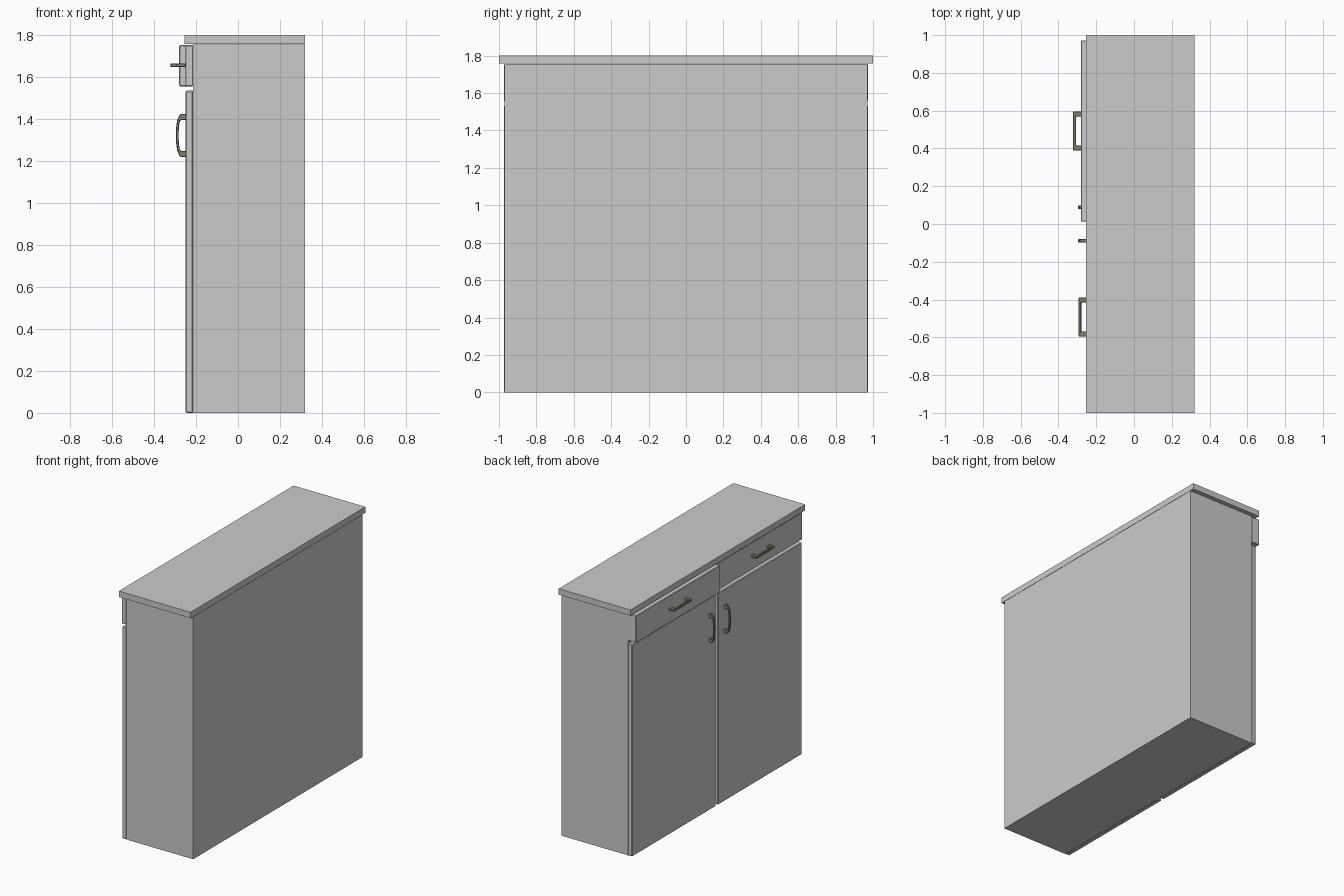
import bpy, bmesh

if "Cube" in bpy.data.objects:
    bpy.data.objects.remove(bpy.data.objects["Cube"])

brass = bpy.data.materials.new("aged_metal")
brass.diffuse_color = (0.24, 0.22, 0.15, 1)
brass.use_nodes = True
brass.node_tree.nodes["Principled BSDF"].inputs["Base Color"].default_value = brass.diffuse_color


def finish(name, bm, bevel=0, mat=None):
    bmesh.ops.recalc_face_normals(bm, faces=bm.faces)
    mesh = bpy.data.meshes.new(name)
    bm.to_mesh(mesh)
    bm.free()
    ob = bpy.data.objects.new(name, mesh)
    bpy.context.collection.objects.link(ob)
    if bevel:
        mod = ob.modifiers.new("edge", 'BEVEL')
        mod.width = bevel
        mod.segments = 1
    if mat:
        mesh.materials.append(mat)
    return ob


def box(name, x, y, z, bevel=0):
    bm = bmesh.new()
    bmesh.ops.create_cube(bm, size=1)
    for v in bm.verts:
        v.co = [lim[0] if c < 0 else lim[1] for c, lim in zip(v.co, (x, y, z))]
    return finish(name, bm, bevel)


def handle(name, outer, inner, place, width=0.018):
    """Bow handle: half outlines (along, out) mirrored, then extruded."""
    def full(half):
        return half + [(-a, o) for a, o in reversed(half) if a > 0]
    outline = full(outer) + full(inner)[::-1]
    bm = bmesh.new()
    face = bm.faces.new([bm.verts.new(place(a, o, -width / 2)) for a, o in outline])
    ext = bmesh.ops.extrude_face_region(bm, geom=[face])
    shift = place(0, 0, width / 2) - place(0, 0, -width / 2)
    bmesh.ops.translate(bm, vec=shift,
                        verts=[g for g in ext["geom"] if isinstance(g, bmesh.types.BMVert)])
    return finish(name, bm, 0.003, brass)


from mathutils import Vector

# Carcass and worktop
box("carcass", (-0.215, 0.32), (-0.97, 0.97), (0, 1.755))
box("worktop", (-0.255, 0.32), (-1, 1), (1.757, 1.8))

# Handle half outlines: (distance along, distance out)
door_outer = [(0.103, 0), (0.103, 0.024), (0.095, 0.032), (0.072, 0.042), (0.035, 0.047), (0, 0.048)]
door_inner = [(0.074, 0), (0.074, 0.022), (0.066, 0.03), (0.035, 0.034), (0, 0.035)]
drawer_outer = [(0.104, 0), (0.104, 0.044)]
drawer_inner = [(0.076, 0), (0.076, 0.03)]

# Doors and drawers on each side; the drawer on the +y side is slightly open
for side, s, drawer_x in (("left", 1, -0.28), ("right", -1, -0.251)):
    span = sorted((s * 0.012, s * 0.972))
    box(side + "_door", (-0.25, -0.213), span, (0, 1.535), 0.005)
    box(side + "_drawer", (drawer_x, -0.213), span, (1.556, 1.752), 0.003)
    handle(side + "_door_handle", door_outer, door_inner,
           lambda a, o, w: Vector((-0.248 - o, s * 0.088 + w, 1.322 + a)))
    handle(side + "_drawer_handle", drawer_outer, drawer_inner,
           lambda a, o, w: Vector((drawer_x + 0.002 - o, s * 0.492 + a, 1.656 + w)))
